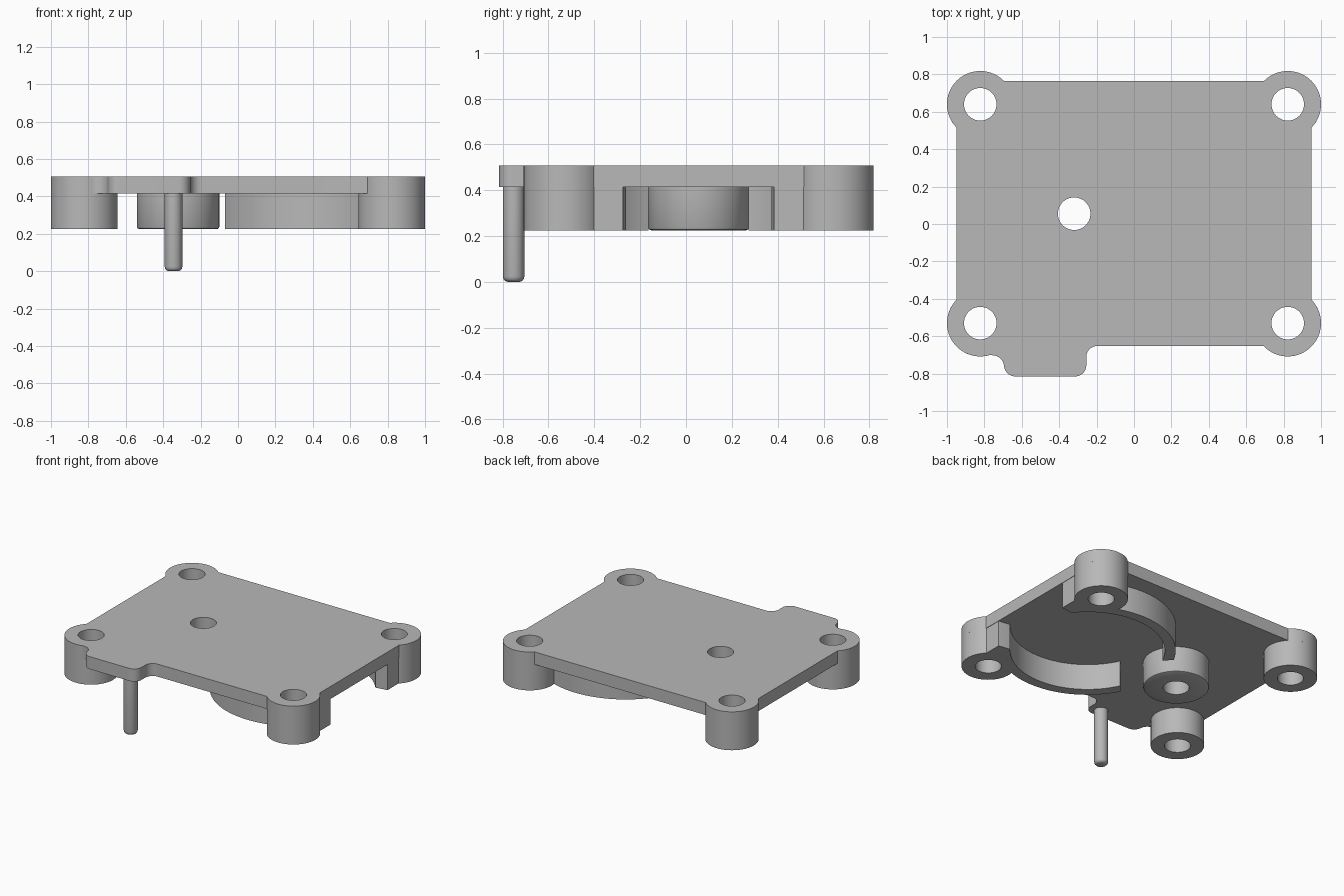
import bpy, bmesh
from math import sin, cos, radians, tau

if "Cube" in bpy.data.objects:
    bpy.data.objects.remove(bpy.data.objects["Cube"])

TOP, UNDER, BASE = 0.507, 0.415, 0.225
BOSS_R, HOLE_R = 0.178, 0.087
BX, BY_FRONT, BY_BACK = 0.822, -0.53, 0.64
HUB = (-0.32, 0.055)
RING = (0.45, 0.055)

grey = bpy.data.materials.new("plain_grey")
grey.use_nodes = True
colour = (0.48, 0.48, 0.48, 1)
grey.diffuse_color = colour
grey.node_tree.nodes["Principled BSDF"].inputs["Base Color"].default_value = colour


def arc(cx, cy, r, start, end, steps=12):
    angles = [radians(start + (end - start) * i / steps) for i in range(steps + 1)]
    return [(cx + r * cos(a), cy + r * sin(a)) for a in angles]


def circle(cx, cy, r, steps=64):
    return arc(cx, cy, r, 0, 360, steps)[:-1]


def finish(name, bm):
    bmesh.ops.remove_doubles(bm, verts=bm.verts, dist=0.0002)
    bmesh.ops.recalc_face_normals(bm, faces=bm.faces)
    mesh = bpy.data.meshes.new(name)
    bm.to_mesh(mesh)
    bm.free()
    mesh.materials.clear()
    mesh.materials.append(grey)
    obj = bpy.data.objects.new(name, mesh)
    bpy.context.collection.objects.link(obj)
    bpy.ops.object.select_all(action="DESELECT")
    obj.select_set(True)
    bpy.context.view_layer.objects.active = obj
    bpy.ops.object.shade_smooth_by_angle(angle=radians(30))
    return obj


def extrude_outline(name, loops, z0, z1):
    """Solid slab from a closed outline; further loops become holes."""
    curve = bpy.data.curves.new(name + "_outline", "CURVE")
    curve.dimensions = "2D"
    curve.fill_mode = "BOTH"
    curve.extrude = (z1 - z0) / 2
    for loop in loops:
        spline = curve.splines.new("POLY")
        spline.points.add(len(loop) - 1)
        for point, (x, y) in zip(spline.points, loop):
            point.co = (x, y, 0, 1)
        spline.use_cyclic_u = True
    helper = bpy.data.objects.new(name + "_helper", curve)
    bpy.context.collection.objects.link(helper)
    bpy.context.view_layer.update()
    solid = helper.evaluated_get(bpy.context.evaluated_depsgraph_get())
    bm = bmesh.new()
    bm.from_mesh(solid.to_mesh())
    solid.to_mesh_clear()
    bpy.data.objects.remove(helper)
    bpy.data.curves.remove(curve)
    bmesh.ops.translate(bm, verts=bm.verts, vec=(0, 0, (z0 + z1) / 2))
    return finish(name, bm)


def lathe(name, centre, profile, closed=False, steps=64):
    """Revolve (radius, height) points round a vertical axis."""
    bm = bmesh.new()
    cx, cy = centre
    rings = [[bm.verts.new((cx + r * cos(tau * i / steps), cy + r * sin(tau * i / steps), z))
              for i in range(steps)] for r, z in profile]
    pairs = list(zip(rings, rings[1:]))
    if closed:
        pairs.append((rings[-1], rings[0]))
    else:
        bm.faces.new(rings[0])
        bm.faces.new(rings[-1])
    for low, high in pairs:
        for i in range(steps):
            j = (i + 1) % steps
            bm.faces.new((low[i], low[j], high[j], high[i]))
    return finish(name, bm)


# Cover plate: round ears at the corners and a tab at the front
outline = (arc(BX, BY_FRONT, BOSS_R, 223, 405, 36)
           + arc(BX, BY_BACK, BOSS_R, -45, 135, 36)
           + arc(-BX, BY_BACK, BOSS_R, 45, 225, 36)
           + arc(-BX, BY_FRONT, BOSS_R, 135, 288, 32)
           + arc(-0.757, -0.764, 0.062, 88, 0)
           + arc(-0.635, -0.755, 0.06, 180, 270)
           + arc(-0.315, -0.755, 0.06, 270, 360)
           + arc(-0.195, -0.712, 0.06, 180, 90))
corners = {"front_left": (BX, BY_FRONT), "back_left": (BX, BY_BACK),
           "front_right": (-BX, BY_FRONT), "back_right": (-BX, BY_BACK)}
holes = [circle(x, y, HOLE_R) for x, y in [*corners.values(), HUB]]
extrude_outline("cover_plate", [outline] + holes, UNDER, TOP)

# Corner bosses under the ears
for corner, centre in corners.items():
    lathe(corner + "_boss", centre,
          [(HOLE_R, UNDER), (HOLE_R, BASE), (BOSS_R, BASE), (BOSS_R, UNDER)], closed=True)

# Hub with a softened lower rim
lathe("hub", HUB, [(HOLE_R, UNDER), (HOLE_R, BASE), (0.208, BASE), (0.216, BASE + 0.004),
                   (0.22, BASE + 0.012), (0.22, UNDER)], closed=True)

# Locating pin under the tab
lathe("locating_pin", (-0.345, -0.752),
      [(0.026, 0), (0.037, 0.004), (0.044, 0.012), (0.047, 0.024), (0.047, UNDER)], steps=32)

# Pair of curved walls, each running into a block beside a boss
wall = (arc(0, 0, 0.587, 152, 55, 40) + [(0.495, 0.465), (0.495, 0.33), (0.408, 0.317)]
        + arc(0, 0, 0.515, 38, 155, 48))
for name, side in (("back_curved_wall", 1), ("front_curved_wall", -1)):
    extrude_outline(name, [[(RING[0] + x, RING[1] + side * y) for x, y in wall]], BASE, UNDER)
